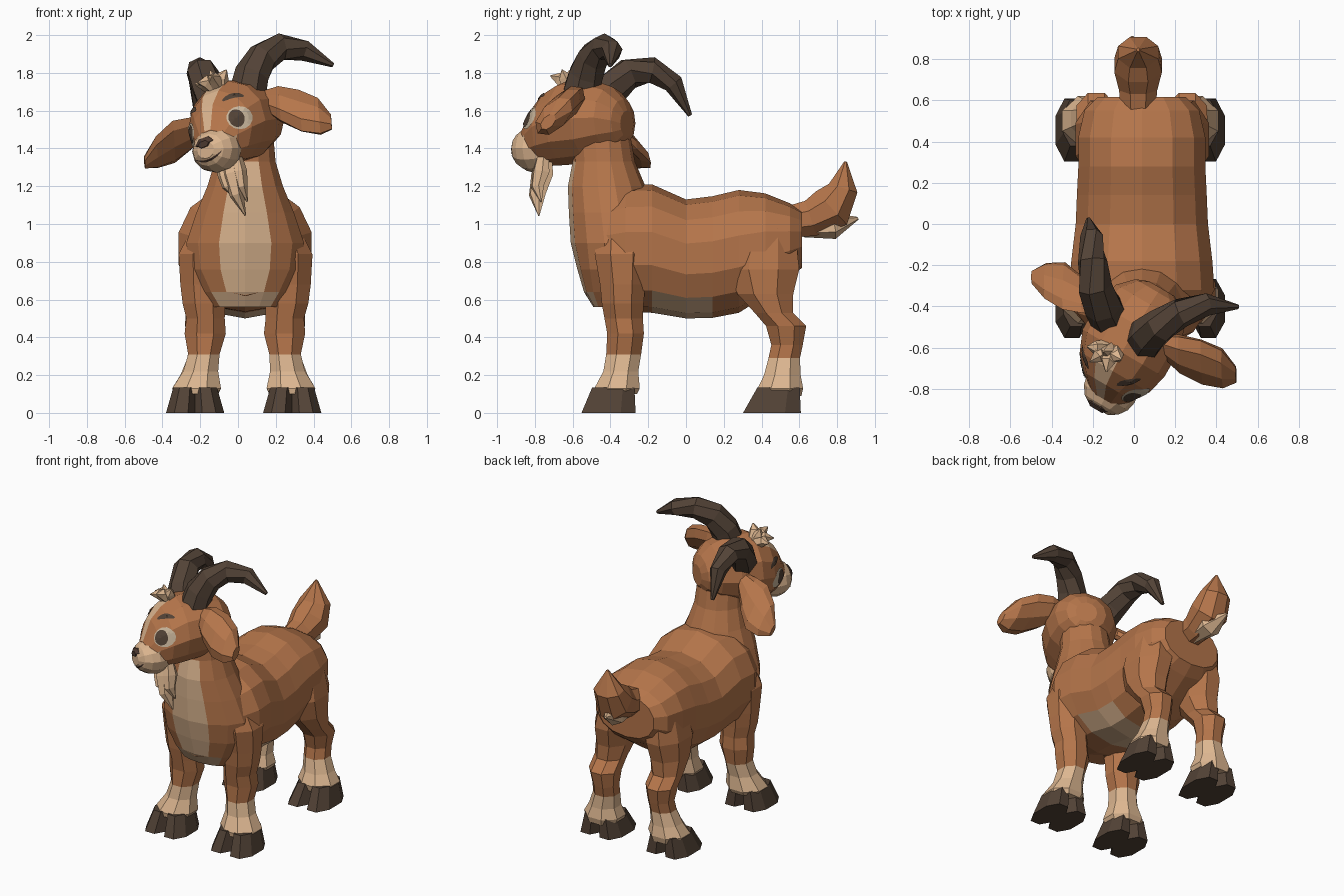
import bpy, bmesh, math
from mathutils import Vector as V, Matrix
from mathutils.bvhtree import BVHTree

if "Cube" in bpy.data.objects:
    bpy.data.objects.remove(bpy.data.objects["Cube"])

COL = {"brown_fur": (.46, .178, .069), "cream_fur": (.72, .47, .28),
       "dark_horn": (.085, .055, .037), "eye_white": (.60, .48, .34),
       "dark_nose": (.075, .042, .03)}
MATS = {}
for k, c in COL.items():
    MATS[k] = bpy.data.materials.new(k)
    MATS[k].diffuse_color = (*c, 1)


def finish(name, bm, rule, xf=None):
    """Turn a bmesh into an object; rule is a colour name or f(centre, normal)."""
    bmesh.ops.recalc_face_normals(bm, faces=bm.faces)
    me = bpy.data.meshes.new(name)
    names = list(COL)
    if isinstance(rule, str):
        me.materials.append(MATS[rule])
    else:
        for n in names:
            me.materials.append(MATS[n])
        for f in bm.faces:
            f.material_index = names.index(rule(f.calc_center_median(), f.normal))
    bm.to_mesh(me)
    bm.free()
    ob = bpy.data.objects.new(name, me)
    bpy.context.collection.objects.link(ob)
    if xf:
        ob.matrix_world = xf
    return ob


def loft(name, rings, rule, n=8, phase=.5, e=1, xf=None):
    """Skin rings given as (centre, U axis, V axis)."""
    bm = bmesh.new()
    pw = lambda t: math.copysign(abs(t) ** e, t)
    loops = []
    for c, u, v in rings:
        ang = [(i + phase) * math.tau / n for i in range(n)]
        loops.append([bm.verts.new(V(c) + V(u) * pw(math.cos(a)) + V(v) * pw(math.sin(a))) for a in ang])
    for a, b in zip(loops, loops[1:]):
        for i in range(n):
            bm.faces.new((a[i], a[(i + 1) % n], b[(i + 1) % n], b[i]))
    bm.faces.new(loops[0])
    bm.faces.new(loops[-1])
    return finish(name, bm, rule, xf)


def tube(name, pts, radii, rule, n=7, ref=(1, 0, 0), xf=None):
    """Tapered tube along a path; radii are numbers or (side, depth) pairs."""
    P = [V(p) for p in pts]
    rings = []
    for i, p in enumerate(P):
        t = (P[min(i + 1, len(P) - 1)] - P[max(i - 1, 0)]).normalized()
        d = t.cross(V(ref)).normalized()
        s = d.cross(t)
        r = radii[i] if isinstance(radii[i], tuple) else (radii[i],) * 2
        rings.append((p, s * r[0], d * r[1]))
    return loft(name, rings, rule, n, xf=xf)


X, Y, Z = V((1, 0, 0)), V((0, 1, 0)), V((0, 0, 1))
CX = .038

# Torso with a cream belly
torso = [(-.53, .82, .15, .20), (-.45, .86, .29, .29), (-.32, .87, .36, .335), (-.18, .87, .35, .34),
         (.0, .815, .328, .315), (.14, .825, .322, .322), (.28, .855, .315, .325), (.42, .89, .315, .272),
         (.55, .91, .285, .20), (.615, .92, .22, .15)]
loft("torso", [((CX, y, z), X * a, Z * b) for y, z, a, b in torso],
     lambda c, n: "cream_fur" if n.z < -.6 and -.15 < c.y < .12 else "brown_fur", 14, e=.9)

# Chest and neck with a cream front stripe
neck = [(.56, -.42, .17, .07), (.64, -.41, .23, .13), (.76, -.40, .30, .175), (.90, -.38, .32, .23),
        (1.06, -.40, .265, .22), (1.2, -.42, .205, .205), (1.33, -.435, .165, .165), (1.5, -.45, .15, .15)]
loft("neck_and_chest", [((CX, y, z), X * a, Y * b) for z, y, a, b in neck],
     lambda c, n: "cream_fur" if n.y < -.3 and abs(c.x - CX) < (.09 if c.z > .62 else .15) and c.z < 1.32
     else "brown_fur", 14, .5)

# Legs with cream socks, and cloven hooves
front = [(.96, .20, -.34, .10, .14), (.84, .225, -.34, .14, .155), (.68, .225, -.335, .13, .13),
         (.58, .22, -.335, .122, .12), (.50, .21, -.33, .11, .11), (.42, .21, -.32, .118, .105),
         (.31, .215, -.33, .09, .10), (.22, .23, -.345, .10, .10), (.13, .25, -.365, .14, .13),
         (.10, .25, -.37, .12, .12)]
back = [(.98, .17, .42, .12, .17), (.76, .20, .41, .135, .205), (.63, .21, .42, .122, .16),
        (.53, .22, .465, .105, .11), (.46, .22, .53, .105, .115), (.36, .215, .535, .088, .09),
        (.29, .22, .52, .088, .09), (.20, .24, .51, .105, .105), (.13, .25, .50, .14, .13),
        (.09, .25, .50, .12, .12)]
sock = lambda c, n: "cream_fur" if c.z < .29 else "brown_fur"
for s, side in ((-1, "left"), (1, "right")):
    for label, prof, y0, l0, y1 in (("front", front, -.41, .145, -.385), ("back", back, .455, .155, .49)):
        loft(f"{label}_leg_{side}", [((.028 + .02 * min(z, .6) + s * x, y, z), X * a, Y * b)
                                     for z, x, y, a, b in prof], sock, 8)
        for t in (-1, 1):
            hx = .03 + s * .257
            loft(f"{label}_hoof_{side}_{'inner' if t * s < 0 else 'outer'}",
                 [((hx + t * .074, y0, 0), X * .086, Y * l0 * 1.06),
                  ((hx + t * .055, y1, .135), X * .065, Y * .12)], "dark_horn", 8, e=.9)

# Tail with a cream underside
tube("tail", [(.02, .54, 1.01), (.02, .66, 1.03), (.02, .77, 1.085), (.02, .832, 1.19), (.02, .845, 1.33)],
     [.09, (.10, .105), (.125, .13), (.105, .085), .008], "brown_fur", 8)
tube("tail_underside", [(.02, .62, .98), (.02, .78, .99), (-.01, .91, 1.03)],
     [.05, (.08, .07), .008], "cream_fur", 6)

# Head frame: turned and tilted
HX = V((.82, -.48, .30)).normalized()
HY = V((.505, .863, 0))
HY = (HY - HX * HY.dot(HX)).normalized()
HZ = HX.cross(HY)
H = Matrix((HX, HY, HZ)).transposed().to_4x4()
H.translation = V((0, -.53, 1.55))

skull = [(.255, -.02, .07, .07), (.23, -.01, .13, .12), (.16, 0, .195, .175), (.04, -.005, .232, .217),
         (-.11, -.015, .23, .223), (-.21, -.045, .195, .20), (-.285, -.08, .135, .16), (-.35, -.13, .075, .075)]
head = loft("head", [((0, y, z), X * a, Z * b) for y, z, a, b in skull],
            lambda c, n: "cream_fur" if (c.y < -.31 and c.z < -.14) or
            (abs(c.x) < .02 and c.z > -.12 and c.y < -.05) else "brown_fur", 12, xf=H)

# Muzzle, nose and mouth
muz = []
for i in range(1, 8):
    a = math.pi * i / 8
    muz.append(((-.01, -.288 + .128 * math.cos(a), -.162), X * .135 * math.sin(a), Z * .12 * math.sin(a)))
muzzle = loft("muzzle", muz, "cream_fur", 12, xf=H)
loft("nose", [((-.012, -.34, -.12), X * .06, Z * .035), ((-.012, -.395, -.123), X * .058, Z * .032),
              ((-.012, -.412, -.13), X * .035, Z * .018)], "dark_nose", 6, 0, xf=H)


def decal(name, target, o, n, ra, rb, rule, lift=.006, bend=0):
    """Thin oval draped over the target by ray casting along -n."""
    me = target.data
    tree = BVHTree.FromPolygons([v.co for v in me.vertices], [tuple(p.vertices) for p in me.polygons])
    n = V(n).normalized()
    u = Z.cross(n).normalized()
    w = n.cross(u)
    bm = bmesh.new()

    def put(a, b):
        p = V(o) + u * a + w * (b - bend * a * a)
        hit = tree.ray_cast(p + n * .6, -n)[0]
        return bm.verts.new((hit or p) + n * lift)
    mid = put(0, 0)
    prev = None
    for k in (.35, .7, 1):
        ring = [put(ra * k * math.cos(i * math.tau / 14), rb * k * math.sin(i * math.tau / 14)) for i in range(14)]
        for i in range(14):
            j = (i + 1) % 14
            bm.faces.new((prev[i], ring[i], ring[j], prev[j]) if prev else (mid, ring[i], ring[j]))
        prev = ring
    ob = finish(name, bm, rule, H)
    if sum((p.normal.dot(n) for p in ob.data.polygons)) < 0:
        ob.data.flip_normals()


decal("mouth", muzzle, (-.012, -.3, -.22), (0, -1, 0), .085, .006, "dark_nose", .004, -4)

# Eyes and brows
for s, side in ((-1, "left"), (1, "right")):
    n = V((s * .6, -.8, 0))
    o = V((s * .13, -.22, -.035))
    inward = V((-s * .8, -.6, 0))
    decal(f"eye_{side}", head, o, n, .072, .064, "eye_white", .005)
    decal(f"iris_{side}", head, o + inward * .018, n, .044, .050, "dark_horn", .009)
    decal(f"brow_{side}", head, o + Z * .13, n, .062, .015, "dark_horn", .007, 4)

    # Horns
    dz = -.008 if s > 0 else .022
    tube(f"horn_{side}", [(s * x, y, z) for x, y, z in
         ((.10, .0, .12), (.135, .035, .21), (.19, .10, .298 + dz), (.255, .20, .333 + dz), (.335, .298, .288 + dz),
          (.44, .365, .165))], [.10, .095, .085, .073, .056, .012], "dark_horn", 7, xf=H)

# Beard and forelock
for i, (x, y, tip, r) in enumerate(((-.035, -.235, -.42, .03), (0, -.215, -.53, .042), (.04, -.20, -.46, .032))):
    tube(f"beard_strand_{i}", [(x, y, -.20), (x, y, -.30), (x * .9, y - .01, (tip - .30) / 2), (x * .6, y + .02, tip)],
         [r, (r * 1.1, r * 1.6), (r * .8, r * 1.2), .004], "cream_fur", 6, xf=H)
for i, (x, y, z) in enumerate(((-.10, -.17, .23), (-.05, -.23, .22), (.0, -.15, .275), (.05, -.23, .23), (.09, -.14, .25))):
    tube(f"forelock_{i}", [(x * .2, -.12, .17), (x * .6, -.14 + (y + .14) * .5, .225), (x, y, z)],
         [.04, .035, .004], "cream_fur", 5, ref=(.3, 1, 0), xf=H)


# Ears: leaf shapes
def ear(name, pts, wdir, thick):
    w = V(wdir).normalized()
    t = w.cross((V(pts[-1][0]) - V(pts[0][0]))).normalized()
    loft(name, [(c, w * r, t * min(thick, r * .6)) for c, r in pts], "brown_fur", 8, 0)


ear("ear_right", [((.13, -.59, 1.655), .06), ((.22, -.63, 1.635), .12), ((.33, -.67, 1.60), .15),
                  ((.43, -.70, 1.57), .125), ((.495, -.73, 1.54), .05)], (.05, -.69, -.72), .07)
ear("ear_left", [((-.16, -.40, 1.53), .06), ((-.25, -.345, 1.48), .12), ((-.34, -.30, 1.435), .16),
                 ((-.43, -.275, 1.38), .12), ((-.495, -.26, 1.325), .04)], (.04, .72, -.70), .04)

for m in bpy.data.materials:
    if m.users and not m.is_grease_pencil:
        m.use_nodes = True
        m.node_tree.nodes["Principled BSDF"].inputs["Base Color"].default_value = m.diffuse_color
